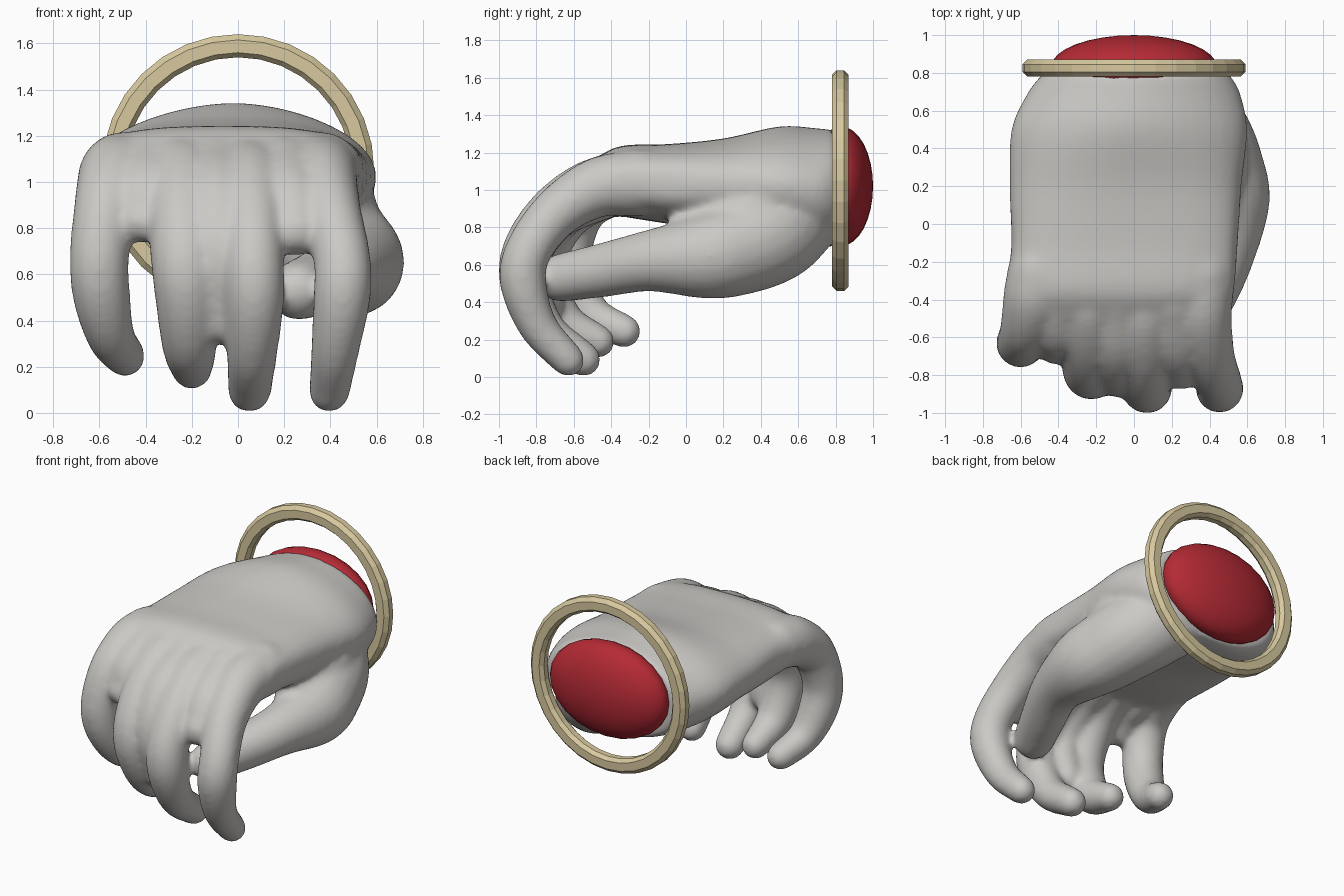
import bpy, bmesh, math
from mathutils import Vector

cube = bpy.data.objects.get("Cube")
if cube:
    bpy.data.objects.remove(cube, do_unlink=True)


def material(name, rgb):
    mat = bpy.data.materials.new(name)
    mat.use_nodes = True
    colour = (*rgb, 1)
    mat.diffuse_color = colour
    bsdf = mat.node_tree.nodes["Principled BSDF"]
    bsdf.inputs["Base Color"].default_value = colour
    bsdf.inputs["Roughness"].default_value = 0.7
    return mat


def finish(name, bm, mat):
    bmesh.ops.recalc_face_normals(bm, faces=bm.faces)
    mesh = bpy.data.meshes.new(name)
    bm.to_mesh(mesh)
    bm.free()
    mesh.materials.append(mat)
    obj = bpy.data.objects.new(name, mesh)
    bpy.context.collection.objects.link(obj)
    return obj


def loft(bm, rings, closed=False):
    """Skin a series of point rings; cap the ends unless closed."""
    rows = [[bm.verts.new(p) for p in ring] for ring in rings]
    pairs = list(zip(rows, rows[1:]))
    if closed:
        pairs.append((rows[-1], rows[0]))
    for a, b in pairs:
        for i in range(len(a)):
            j = (i + 1) % len(a)
            bm.faces.new((a[i], a[j], b[j], b[i]))
    if not closed:
        bm.faces.new(rows[0])
        bm.faces.new(rows[-1])


def spline(points, steps=6):
    """Catmull-Rom curve through points of any dimension."""
    p = [Vector(q) for q in points]
    p = [p[0] * 2 - p[1]] + p + [p[-1] * 2 - p[-2]]
    out = []
    for a, b, c, d in zip(p, p[1:], p[2:], p[3:]):
        for s in range(steps):
            t = s / steps
            out.append((b * 2 + (c - a) * t + (a * 2 - b * 5 + c * 4 - d) * t * t
                        + (b * 3 - a - c * 3 + d) * t ** 3) / 2)
    return out + [p[-2]]


def tube(bm, points, sides=20):
    """Tapered tube through (x, y, z, radius) points with round ends."""
    path = spline(points)
    start, end = path[0], path[-1]
    t0 = (path[1] - start).xyz.normalized()
    t1 = (end - path[-2]).xyz.normalized()

    def dome(p, t):
        return [Vector((*(p.xyz + t * p.w * math.sin(a)), p.w * math.cos(a)))
                for a in (0.4, 0.8, 1.15, 1.45)]
    path = dome(start, -t0)[::-1] + path + dome(end, t1)
    rings = []
    for i, p in enumerate(path):
        t = (path[min(i + 1, len(path) - 1)] - path[max(i - 1, 0)]).xyz.normalized()
        u = Vector((1, 0, 0))
        u = (u - t * u.dot(t)).normalized()
        v = t.cross(u)
        rings.append([p.xyz + (u * math.cos(k) + v * math.sin(k)) * p.w
                      for k in (math.tau * n / sides for n in range(sides))])
    loft(bm, rings)


def palm(bm, sections, sides=40):
    """Loft sections given as y, x range, z range, upper roundness exponent."""
    rings = []
    for y, x0, x1, z0, z1, upper in spline(sections):
        ring = []
        for n in range(sides):
            a = math.tau * n / sides
            c, s = math.cos(a), math.sin(a)
            power = upper if s > 0 else max(upper, 2.2)
            ring.append(((x0 + x1) / 2 + (x1 - x0) / 2 * math.copysign(abs(c) ** (2 / power), c), y,
                         (z0 + z1) / 2 + (z1 - z0) / 2 * math.copysign(abs(s) ** (2 / power), s)))
        rings.append(ring)
    loft(bm, rings)


grey = material("glove grey", (0.6, 0.585, 0.56))
gold = material("pale gold", (0.68, 0.58, 0.345))
red = material("deep red", (0.46, 0.023, 0.035))

# Glove: palm, fingers, webbing and thumb fused into one skin
bm = bmesh.new()
palm(bm, [(.8, -.48, .5, .70, 1.32, 1.9), (.7, -.56, .56, .69, 1.33, 1.8),
          (.5, -.65, .6, .72, 1.34, 1.85), (.2, -.66, .57, .78, 1.275, 2.3),
          (-.1, -.65, .55, .82, 1.245, 2.8), (-.35, -.67, .53, .86, 1.235, 2.8),
          (-.5, -.62, .49, .89, 1.16, 2.5)])
fingers = {
    "index": [(.36, -.25, 1.04, .18), (.36, -.48, 1.01, .16), (.4, -.7, .87, .135),
              (.45, -.845, .67, .125), (.45, -.87, .5, .125), (.42, -.79, .27, .105),
              (.395, -.63, .09, .09)],
    "middle": [(.05, -.25, 1.04, .18), (.05, -.5, 1.0, .165), (.06, -.71, .87, .145),
               (.065, -.85, .67, .135), (.07, -.86, .48, .13), (.06, -.75, .25, .11),
               (.05, -.55, .095, .095)],
    "ring": [(-.24, -.25, 1.04, .18), (-.24, -.45, 1.01, .17), (-.24, -.65, .88, .15),
             (-.23, -.77, .68, .15), (-.22, -.77, .5, .14), (-.21, -.66, .29, .12),
             (-.2, -.47, .19, .09)],
    "little": [(-.5, -.25, 1.05, .17), (-.53, -.4, 1.02, .165), (-.57, -.56, .9, .14),
               (-.6, -.63, .68, .13), (-.59, -.6, .5, .125), (-.55, -.5, .33, .105),
               (-.49, -.33, .245, .09)],
    "thumb": [(.2, .58, .89, .27), (.35, .46, .77, .27), (.44, .28, .69, .255),
              (.49, .1, .645, .23), (.46, -.2, .62, .165), (.36, -.45, .57, .145),
              (.26, -.67, .53, .13)],
}
webs = [[(.2, -.4, 1.03, .17), (.23, -.63, .92, .15), (.25, -.77, .79, .11)],
        [(-.09, -.4, 1.03, .17), (-.09, -.65, .91, .15), (-.08, -.8, .68, .12), (-.08, -.75, .4, .1)],
        [(-.39, -.35, 1.05, .16), (-.4, -.55, .94, .145), (-.42, -.65, .83, .095)],
        [(.28, .55, 1.0, .25), (.4, .33, .86, .21), (.42, .02, .77, .13)]]
for path in list(fingers.values()) + webs:
    tube(bm, path)
glove = finish("glove", bm, grey)
remesh = glove.modifiers.new("fuse", "REMESH")
remesh.mode = "VOXEL"
remesh.voxel_size = 0.018
remesh.use_smooth_shade = True
smooth = glove.modifiers.new("soften", "SMOOTH")
smooth.factor = 0.5
smooth.iterations = 16

# Cuff ring: bevelled band around the wrist
bm = bmesh.new()
profile = [(.59, .02), (.565, .045), (.51, .045), (.49, .02),
           (.49, -.02), (.51, -.045), (.565, -.045), (.59, -.02)]
segments = 32
loft(bm, [[(r * math.cos(a), .825 + y, 1.05 + r * math.sin(a)) for r, y in profile]
          for a in (math.tau * n / segments for n in range(segments))], closed=True)
finish("cuff_ring", bm, gold)

# Wrist cap: flattened dome closing the glove
bm = bmesh.new()
bmesh.ops.create_uvsphere(bm, u_segments=24, v_segments=16, radius=1)
for v in bm.verts:
    x, y, z = v.co
    v.co = (x * .44, .83 + z * .17, 1.02 + y * .32)
cap = finish("wrist_cap", bm, red)
for face in cap.data.polygons:
    face.use_smooth = True
